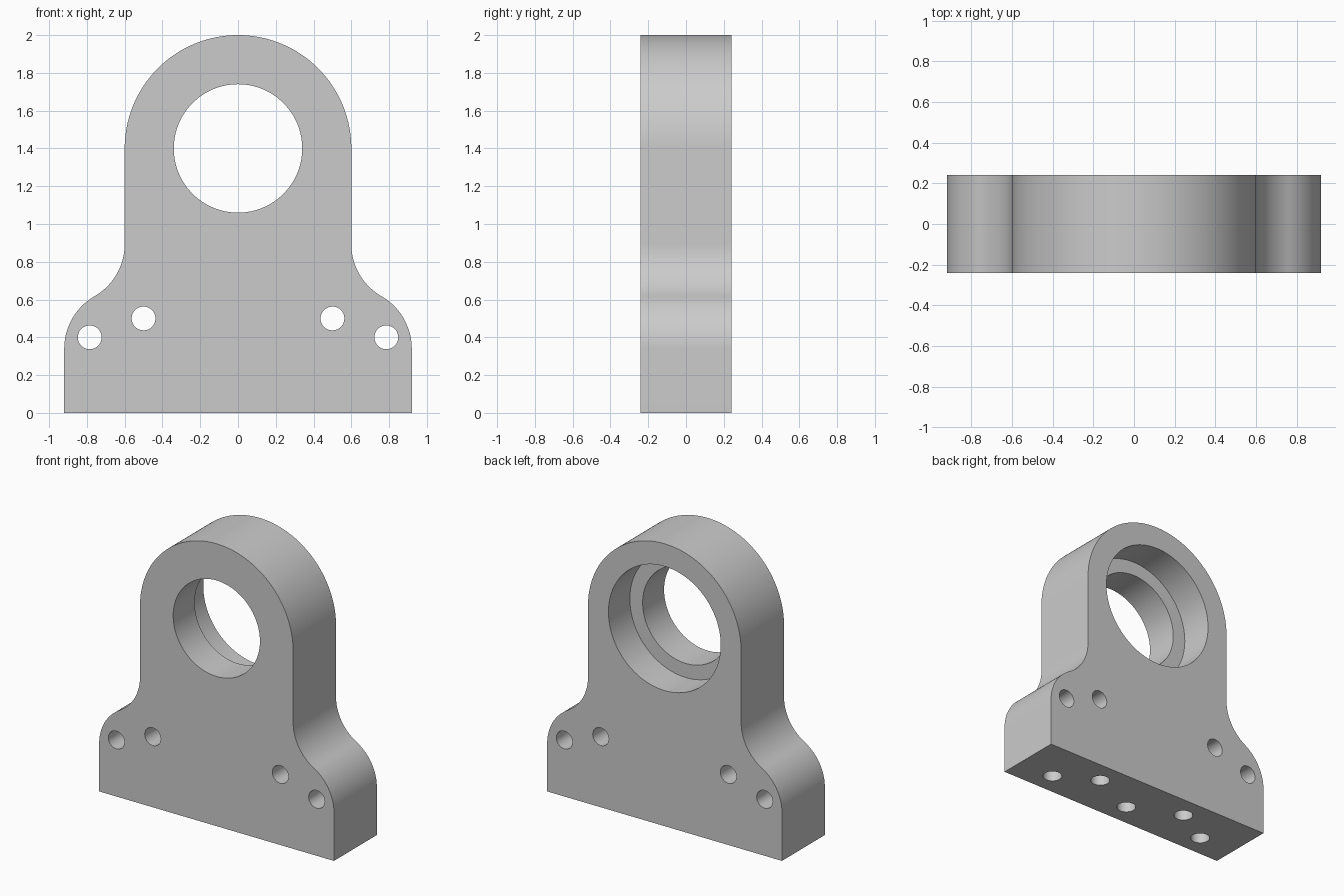
import bpy, bmesh, math
from mathutils import Matrix, Vector

cube = bpy.data.objects.get("Cube")
if cube:
    bpy.data.objects.remove(cube, do_unlink=True)

HALF = 0.24       # half thickness of the plate
HOLE = 0.063      # radius of the small holes

grey = bpy.data.materials.new("machined_grey")
grey.use_nodes = True
colour = (0.6, 0.6, 0.6, 1)
grey.diffuse_color = colour
grey.node_tree.nodes["Principled BSDF"].inputs["Base Color"].default_value = colour


def arc(cx, cz, r, start, end, steps):
    """Points on an arc in the x-z plane, angles in degrees."""
    angles = [math.radians(start + (end - start) * i / steps) for i in range(steps + 1)]
    return [(cx + r * math.cos(a), cz + r * math.sin(a)) for a in angles]


def make_object(name, bm):
    bmesh.ops.recalc_face_normals(bm, faces=bm.faces)
    mesh = bpy.data.meshes.new(name)
    bm.to_mesh(mesh)
    bm.free()
    obj = bpy.data.objects.new(name, mesh)
    bpy.context.collection.objects.link(obj)
    mesh.materials.append(grey)
    return obj


def add_cylinder(bm, start, end, radius, segments):
    """Closed cylinder between two points."""
    a, b = Vector(start), Vector(end)
    turn = (b - a).to_track_quat('Z', 'Y').to_matrix().to_4x4()
    bmesh.ops.create_cone(bm, cap_ends=True, segments=segments, radius1=radius,
                          radius2=radius, depth=(b - a).length,
                          matrix=Matrix.Translation((a + b) / 2) @ turn)


# Plate outline: foot, flared shoulder, straight neck, round head
fillet = 0.32
neck_z = 0.34 + fillet * math.sqrt(3)
right = [(0.92, 0)]
right += arc(0.6, 0.34, fillet, 0, 60, 20)
right += arc(0.92, neck_z, fillet, 240, 180, 20)[1:]
right += arc(0, 1.4, 0.6, 0, 90, 40)
outline = right + [(-x, z) for x, z in reversed(right[:-1])]

bm = bmesh.new()
front = bm.faces.new([bm.verts.new((x, -HALF, z)) for x, z in outline])
extruded = bmesh.ops.extrude_face_region(bm, geom=[front], use_keep_orig=True)
moved = [v for v in extruded["geom"] if isinstance(v, bmesh.types.BMVert)]
bmesh.ops.translate(bm, verts=moved, vec=(0, 2 * HALF, 0))
bracket = make_object("bearing_bracket", bm)


def cut(name, bm):
    cutter = make_object(name, bm)
    cutter.hide_render = True
    mod = bracket.modifiers.new(name, 'BOOLEAN')
    mod.operation = 'DIFFERENCE'
    mod.solver = 'EXACT'
    mod.object = cutter
    bpy.context.view_layer.objects.active = bracket
    bpy.ops.object.modifier_apply(modifier=mod.name)
    bpy.data.objects.remove(cutter, do_unlink=True)


# Main bore
bm = bmesh.new()
add_cylinder(bm, (0, -0.5, 1.4), (0, 0.5, 1.4), 0.34, 96)
cut("bore_cutter", bm)

# Wider bearing seat from the back, half the thickness deep
bm = bmesh.new()
add_cylinder(bm, (0, 0, 1.4), (0, 0.5, 1.4), 0.44, 96)
cut("seat_cutter", bm)

# Through holes in the foot and blind holes from below
bm = bmesh.new()
for side in (-1, 1):
    for x, z in ((0.785, 0.4), (0.5, 0.5)):
        add_cylinder(bm, (side * x, -0.5, z), (side * x, 0.5, z), HOLE, 40)
for x, y in ((-0.64, -0.08), (-0.36, 0.08), (0, -0.08), (0.36, 0.08), (0.64, -0.08)):
    add_cylinder(bm, (x, y, -0.1), (x, y, 0.4), HOLE, 40)
cut("screw_hole_cutter", bm)

# Smooth curved walls, crisp edges
bpy.ops.object.select_all(action='DESELECT')
bracket.select_set(True)
bpy.context.view_layer.objects.active = bracket
bpy.ops.object.shade_smooth_by_angle(angle=math.radians(30))
